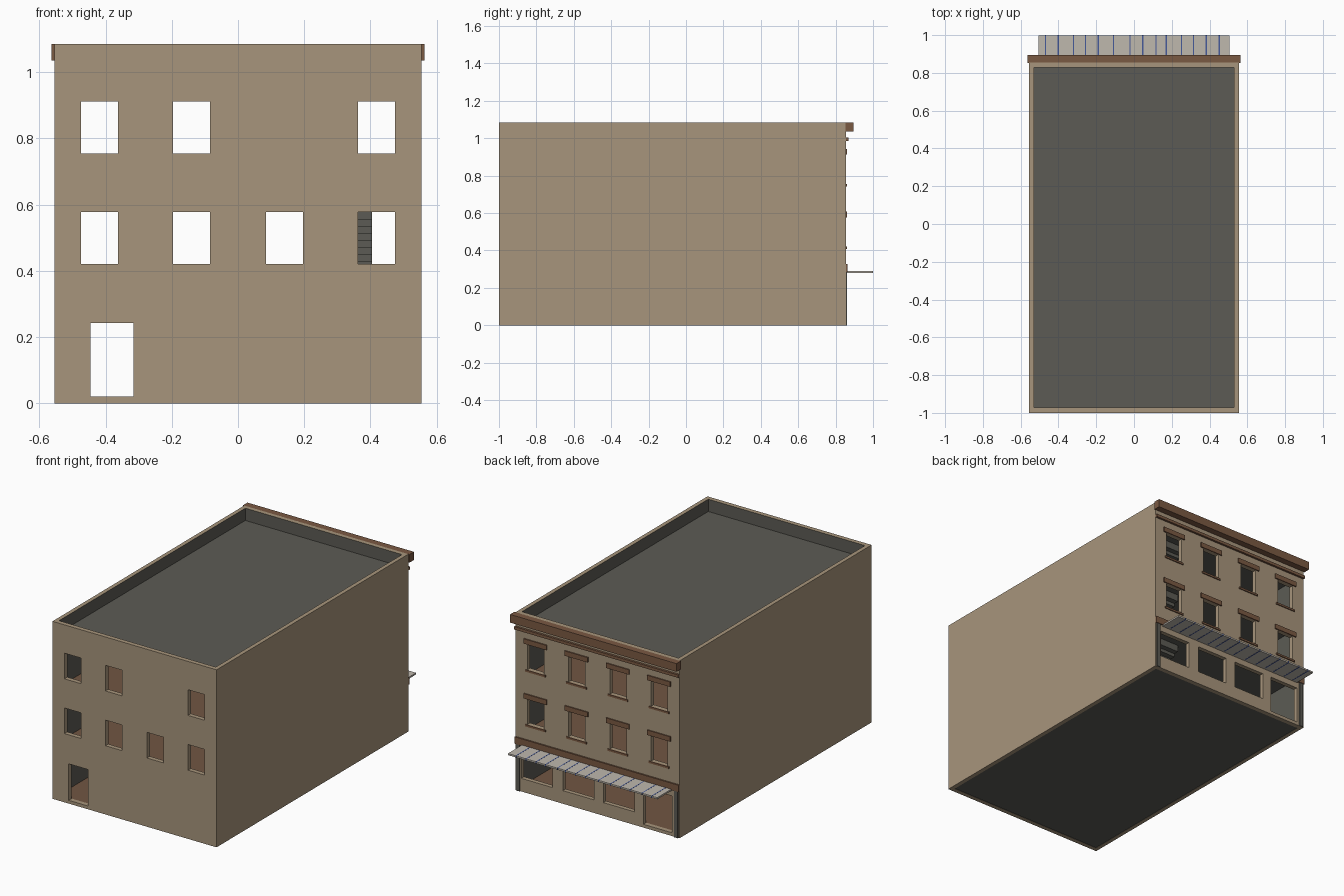
import bpy, bmesh, random

cube = bpy.data.objects.get("Cube")
if cube:
    bpy.data.objects.remove(cube)


def material(name, r, g, b):
    m = bpy.data.materials.new(name)
    m.use_nodes = True
    m.diffuse_color = (r, g, b, 1)
    m.node_tree.nodes["Principled BSDF"].inputs["Base Color"].default_value = (r, g, b, 1)
    return m


TAN = material("tan_masonry", 0.39, 0.30, 0.20)
GREY = material("dark_grey", 0.107, 0.105, 0.089)
BROWN = material("brown_trim", 0.195, 0.10, 0.055)
FLOOR = material("floor_brown", 0.165, 0.092, 0.055)
CLOTH = material("awning_cloth", 0.52, 0.48, 0.42)
BLUE = material("blue_stripe", 0.06, 0.10, 0.32)


def boxes(name, ranges, *mats):
    """One object made of boxes given as (x0, x1, y0, y1, z0, z1)."""
    bm = bmesh.new()
    for x0, x1, y0, y1, z0, z1 in ranges:
        for v in bmesh.ops.create_cube(bm, size=1)["verts"]:
            v.co = (x1 if v.co.x > 0 else x0,
                    y1 if v.co.y > 0 else y0,
                    z1 if v.co.z > 0 else z0)
    mesh = bpy.data.meshes.new(name)
    bm.to_mesh(mesh)
    bm.free()
    for m in mats:
        mesh.materials.append(m)
    ob = bpy.data.objects.new(name, mesh)
    bpy.context.collection.objects.link(ob)
    return ob


def cut(target, cutter):
    mod = target.modifiers.new("cut", "BOOLEAN")
    mod.operation = "DIFFERENCE"
    mod.solver = "EXACT"
    mod.object = cutter
    bpy.context.view_layer.objects.active = target
    bpy.ops.object.modifier_apply(modifier=mod.name)
    bpy.data.objects.remove(cutter)


W, BACK, SHOP, TOP = 0.555, -1.0, 0.855, 1.085   # outer shell
IW, IB, IS = 0.53, -0.972, 0.828                 # inner shell
LEVELS = (0.02, 0.345, 0.68, 1.01)               # floor tops and roof
COLUMNS = (-0.418, -0.14, 0.14, 0.418)
SILLS = (0.42, 0.755)
HALF, TALL = 0.056, 0.157

# Walls with a hollow core
walls = boxes("walls", [(-W, W, BACK, SHOP, 0, TOP)], TAN, GREY)
cut(walls, boxes("core", [(-IW, IW, IB, IS, -1, 2)]))

# Window, shop and door openings
shop_cut, rear_cut = (0.78, 0.95), (-1.1, -0.92)
openings = [(-0.505, -0.31, *shop_cut, 0.02, 0.245),
            (-0.445, -0.315, *rear_cut, 0.02, 0.243)]
for x0 in (-0.25, 0.025, 0.305):
    openings.append((x0, x0 + 0.21, *shop_cut, 0.08, 0.245))
for z in SILLS:
    for x in COLUMNS:
        openings.append((x - HALF, x + HALF, *shop_cut, z, z + TALL))
        # The stair blocks one rear window on the upper storey
        if not (z == SILLS[1] and x == COLUMNS[2]):
            openings.append((x - HALF, x + HALF, *rear_cut, z, z + TALL))
cut(walls, boxes("openings", openings))

# Inside faces are grey
for p in walls.data.polygons:
    c, n = p.center, p.normal
    side = abs(n.x) > 0.9 and abs(abs(c.x) - IW) < 0.002
    end = abs(n.y) > 0.9 and min(abs(c.y - IB), abs(c.y - IS)) < 0.002
    p.material_index = 1 if side or end else 0

# Floors with brown tops, and the roof
for name, z in zip(("ground_floor", "second_floor", "third_floor", "roof"), LEVELS):
    slab = boxes(name, [(-IW, IW, IB, IS, z - 0.018, z)], GREY, FLOOR)
    if name != "roof":
        for p in slab.data.polygons:
            p.material_index = 1 if p.normal.z > 0.9 else 0

# Stair flights climbing toward the shop side
STEPS = 15
for i, (x0, x1) in enumerate(((0.24, 0.405), (0.24, 0.405), (0.205, 0.355))):
    rise = (LEVELS[i + 1] - 0.018 - LEVELS[i]) / STEPS
    run = []
    for s in range(STEPS):
        y, z = 0.2 + s * 0.032, LEVELS[i] + s * rise
        run.append((x0, x1, y, y + 0.032, max(z - rise, LEVELS[i]), z + rise))
    boxes(f"stair_flight_{i + 1}", run, GREY)

# Cornices on the shop side
boxes("top_cornice", [(-0.563, 0.563, SHOP - 0.002, 0.895, 1.035, TOP)], BROWN)
boxes("cornice_ends", [(s * 0.559 - 0.004, s * 0.559 + 0.004, SHOP - 0.002, 0.895, 1.035, TOP)
                       for s in (-1, 1)], BROWN)
boxes("upper_band", [(-W, W, SHOP - 0.002, 0.868, 0.985, 1.003)], BROWN)
boxes("shop_cornice", [(-W, W, SHOP - 0.002, 0.864, 0.285, 0.327)], BROWN)

# Window heads and sills
heads, ledges = [], []
for z in SILLS:
    for x in COLUMNS:
        heads.append((x - 0.078, x + 0.078, SHOP - 0.002, 0.862, z + TALL, z + TALL + 0.03))
        ledges.append((x - 0.068, x + 0.068, SHOP - 0.002, 0.861, z - 0.012, z))
boxes("window_heads", heads, BROWN)
boxes("window_sills", ledges, BROWN)

# Corner posts of the shop
boxes("corner_posts", [(s * 0.535 - 0.012, s * 0.535 + 0.012, SHOP - 0.002, 0.861, 0, 0.285)
                       for s in (-1, 1)], GREY)

# Flat awning with narrow stripes
boxes("awning", [(-0.505, 0.505, SHOP, 0.999, 0.28, 0.29)], CLOTH)
random.seed(4)
stripes = []
for i in range(14):
    x = -0.46 + i * 0.071 + random.uniform(-0.015, 0.015)
    stripes.append((x - 0.003, x + 0.003, 0.866, 1.0, 0.279, 0.2905))
boxes("awning_stripes", stripes, BLUE)
